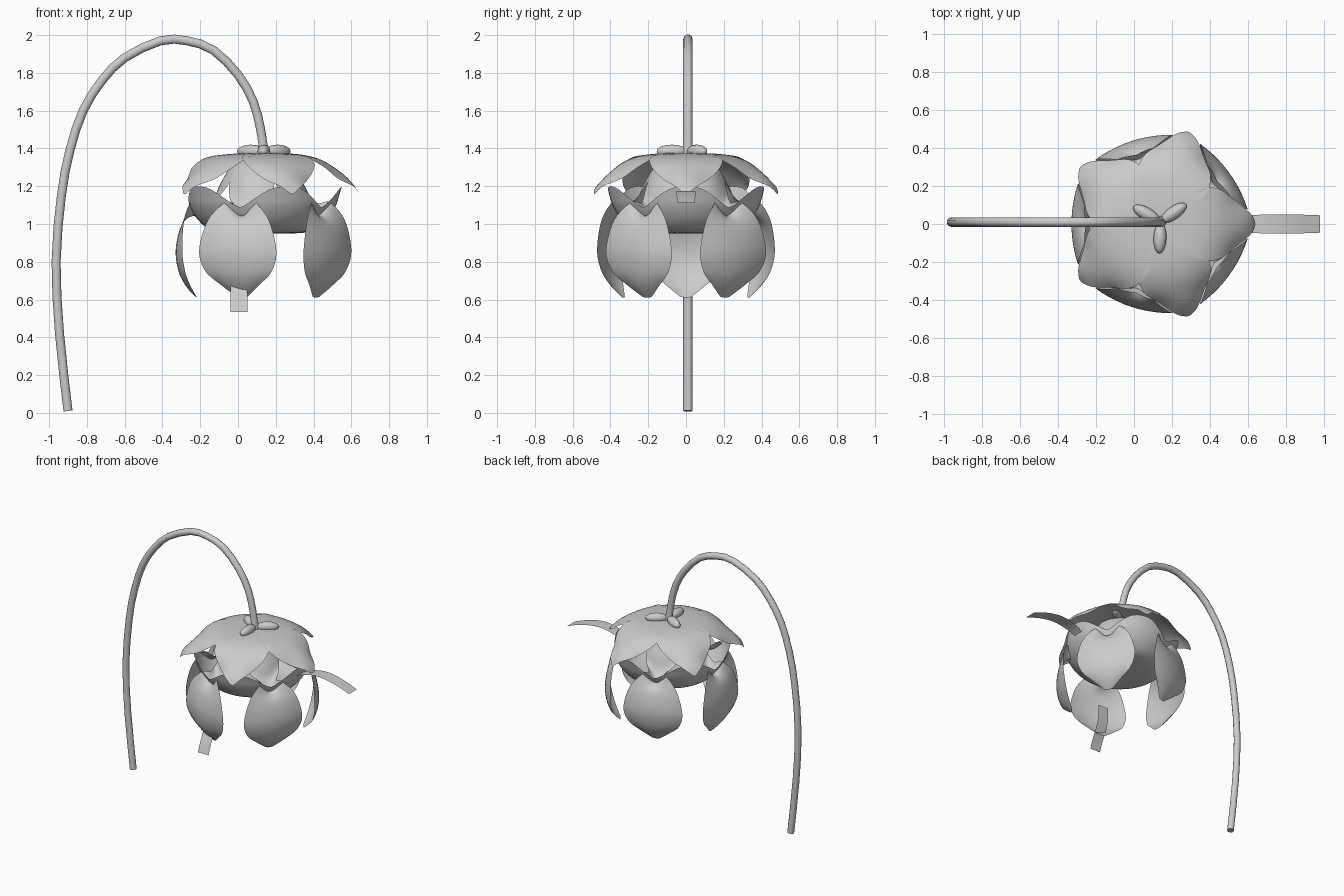
import bpy, bmesh
from math import sin, cos, radians, pi
from mathutils import Vector, Matrix

if "Cube" in bpy.data.objects:
    bpy.data.objects.remove(bpy.data.objects["Cube"])

CX, CY = 0.13, 0.0   # flower axis


def smooth_rows(rows, n=5):
    """Catmull-Rom interpolation through rows of numbers."""
    out = []
    for i in range(len(rows) - 1):
        a, b, c, d = (rows[max(0, min(len(rows) - 1, i + k))] for k in (-1, 0, 1, 2))
        for s in range(n):
            t = s / n
            out.append([0.5 * (2 * q + (r - p) * t + (2 * p - 5 * q + 4 * r - u) * t * t
                               + (3 * q - p - 3 * r + u) * t ** 3) for p, q, r, u in zip(a, b, c, d)])
    return out + [list(rows[-1])]


def grid_object(name, rows, closed=False):
    bm = bmesh.new()
    vs = [[bm.verts.new(p) for p in row] for row in rows]
    m = len(vs[0])
    for a, b in zip(vs, vs[1:]):
        for j in range(m if closed else m - 1):
            k = (j + 1) % m
            bm.faces.new((a[j], b[j], b[k], a[k]))
    bmesh.ops.remove_doubles(bm, verts=bm.verts, dist=1e-5)
    me = bpy.data.meshes.new(name)
    bm.to_mesh(me)
    bm.free()
    for p in me.polygons:
        p.use_smooth = True
    ob = bpy.data.objects.new(name, me)
    bpy.context.collection.objects.link(ob)
    return ob


def leaf(name, rows, angle, n=10):
    """Rows are (radius, z, half width, edge shift in r, edge shift in z)."""
    rot = Matrix.Rotation(radians(angle), 3, 'Z')
    pts = []
    for r, z, w, dr, dz in smooth_rows(rows):
        w = max(w, 0.002)
        line = []
        for j in range(n + 1):
            t = 2 * j / n - 1
            line.append(rot @ Vector((r + dr * t * t, w * t, z + dz * t * t)) + Vector((CX, CY, 0)))
        pts.append(line)
    return grid_object(name, pts)


# drooping stem
path = [(-0.90, 0.01), (-0.945, 0.42), (-0.963, 0.8), (-0.935, 1.15), (-0.89, 1.39), (-0.82, 1.6),
        (-0.72, 1.76), (-0.6, 1.88), (-0.41, 1.97), (-0.27, 1.97), (-0.13, 1.92), (0, 1.79),
        (0.08, 1.65), (0.12, 1.5), (0.14, 1.36)]
cu = bpy.data.curves.new("stem", 'CURVE')
cu.dimensions = '3D'
cu.bevel_depth = 0.025
cu.bevel_resolution = 3
cu.use_fill_caps = True
sp = cu.splines.new('POLY')
line = smooth_rows(path, 2)
sp.points.add(len(line) - 1)
for i, (p, (x, z)) in enumerate(zip(sp.points, line)):
    p.co = (x, 0.01, z, 1)
    p.radius = 1.3 if i == len(line) - 1 else 1
bpy.context.collection.objects.link(bpy.data.objects.new("stem", cu))

# sepals
sepal = [(0.0, 1.37, 0.05, 0, 0), (0.1, 1.375, 0.11, 0, -0.005), (0.22, 1.365, 0.185, 0, -0.01),
         (0.32, 1.335, 0.185, 0, -0.03), (0.42, 1.27, 0.125, -0.02, -0.03),
         (0.48, 1.21, 0.06, 0, -0.01), (0.51, 1.16, 0.01, 0, 0)]
# petals: upper panel, narrow waist, hanging lobe
petal = [(0.06, 1.355, 0.05, 0, 0), (0.16, 1.31, 0.10, -0.03, 0), (0.23, 1.2, 0.125, -0.05, 0.01),
         (0.27, 1.1, 0.10, -0.02, 0.03), (0.33, 1.05, 0.06, 0, 0.06), (0.39, 1.035, 0.085, -0.01, 0.08),
         (0.435, 0.98, 0.17, -0.02, 0.04), (0.46, 0.86, 0.215, -0.035, 0), (0.445, 0.75, 0.185, -0.035, 0),
         (0.405, 0.67, 0.11, -0.02, 0.01), (0.35, 0.61, 0.03, 0, 0.005)]
for i in range(5):
    leaf(f"sepal_{i + 1}", sepal, 72 * i)
    leaf(f"petal_{i + 1}", petal, 72 * i + 36)

# upturned umbrella-shaped style with five lobes
prof = smooth_rows([(0, 0.95), (0.16, 0.95), (0.27, 0.965), (0.34, 1.02), (0.385, 1.09), (0.405, 1.15), (0.42, 1.2)])
rows = []
N = 80
for k, (r, z) in enumerate(prof):
    row = []
    for j in range(N):
        a = 2 * pi * j / N
        lobe = (0.5 + 0.5 * cos(5 * a)) ** 0.7
        f = k / (len(prof) - 1) * (0.66 + 0.34 * lobe) * (len(prof) - 1)
        i = min(int(f), len(prof) - 2)
        q = Vector(prof[i]).lerp(Vector(prof[i + 1]), f - i)
        row.append((CX + q.x * cos(a), CY + q.x * sin(a), q.y))
    rows.append(row)
grid_object("umbrella_style", rows, closed=True)

# loose narrow strips
leaf("side_strip", [(0.36, 1.10, 0.035, 0, 0), (0.45, 1.15, 0.045, 0, 0), (0.58, 1.175, 0.05, 0, 0),
                    (0.72, 1.155, 0.05, 0, 0), (0.85, 1.11, 0.046, 0, 0)], 0, 2)
rows = smooth_rows([(-0.34, 0.86), (-0.34, 0.76), (-0.37, 0.67), (-0.405, 0.6), (-0.43, 0.535)])
grid_object("front_strip", [[(0.005 + s * 0.045, y, z) for s in (-1, 0, 1)] for y, z in rows])

# three small bracts at the stem joint
for i, a in enumerate((35, 150, 268)):
    bm = bmesh.new()
    bmesh.ops.create_uvsphere(bm, u_segments=20, v_segments=12, radius=1)
    bm.transform(Matrix.Translation((CX + 0.01, 0.01, 1.385)) @ Matrix.Rotation(radians(a), 4, 'Z')
                 @ Matrix.Translation((0.085, 0, 0)) @ Matrix.Diagonal((0.08, 0.034, 0.035, 1)))
    me = bpy.data.meshes.new("bract")
    bm.to_mesh(me)
    bm.free()
    for p in me.polygons:
        p.use_smooth = True
    bpy.context.collection.objects.link(bpy.data.objects.new(f"bract_{i + 1}", me))
